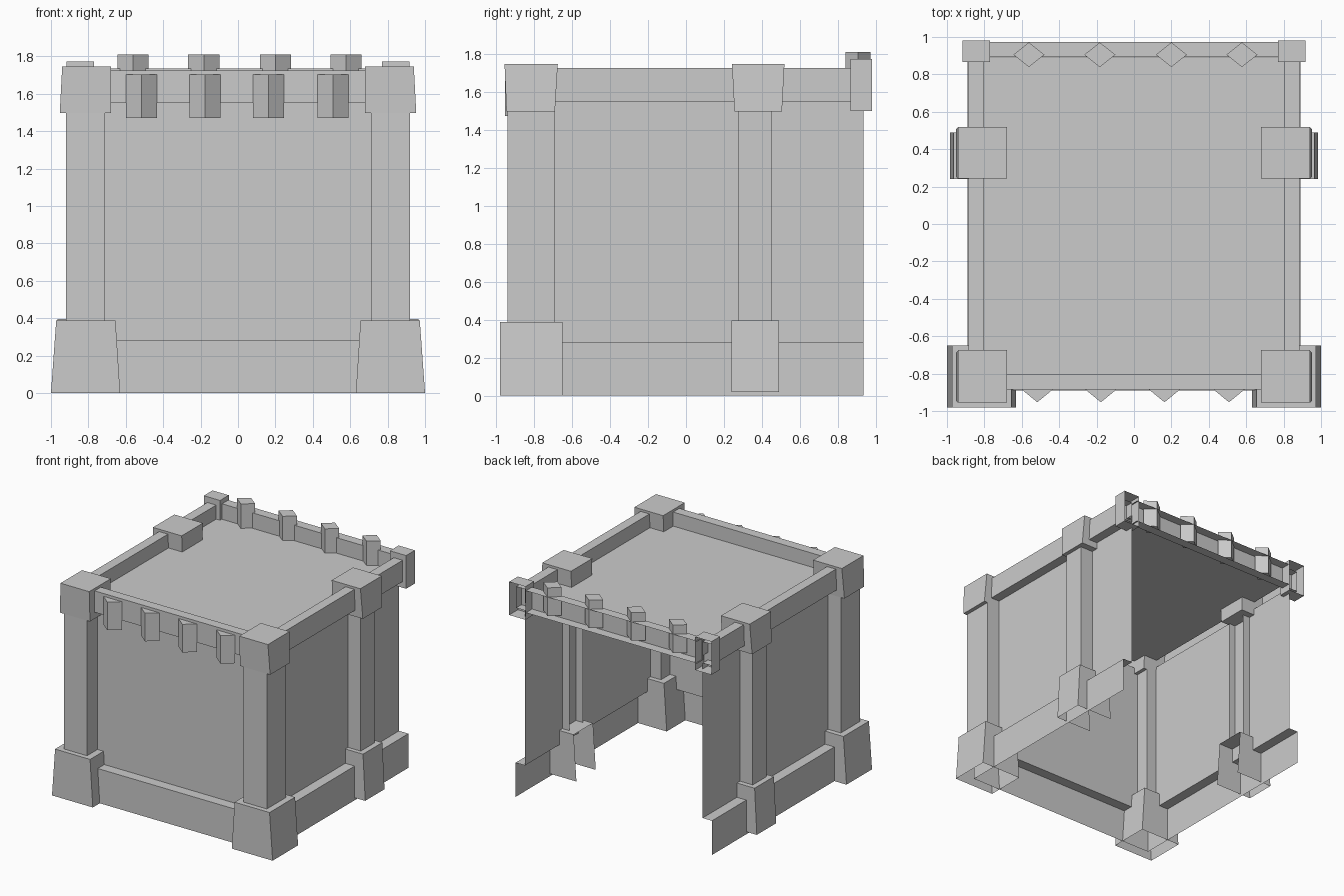
import bpy

if "Cube" in bpy.data.objects:
    bpy.data.objects.remove(bpy.data.objects["Cube"])

stone = bpy.data.materials.new("grey stone")
stone.diffuse_color = (0.6, 0.6, 0.6, 1)
stone.use_nodes = True
stone.node_tree.nodes["Principled BSDF"].inputs["Base Color"].default_value = stone.diffuse_color


def make(name, verts, faces):
    mesh = bpy.data.meshes.new(name)
    mesh.from_pydata(verts, [], faces)
    mesh.materials.append(stone)
    obj = bpy.data.objects.new(name, mesh)
    bpy.context.collection.objects.link(obj)
    return obj


def block(name, low, high, z0, z1, side=1, skip=()):
    """Tapered block from two rectangles (x0, x1, y0, y1), mirrored in x when side is -1."""
    verts = []
    for (x0, x1, y0, y1), z in ((low, z0), (high, z1)):
        xs = sorted((side * x0, side * x1))
        verts += [(xs[0], y0, z), (xs[1], y0, z), (xs[1], y1, z), (xs[0], y1, z)]
    outer, inner = ("right", "left") if side > 0 else ("left", "right")
    names = {"outer": outer, "inner": inner}
    skip = [names.get(s, s) for s in skip]
    faces = {"bottom": (3, 2, 1, 0), "top": (4, 5, 6, 7), "front": (0, 1, 5, 4),
             "right": (1, 2, 6, 5), "back": (2, 3, 7, 6), "left": (3, 0, 4, 7)}
    return make(name, verts, [f for k, f in faces.items() if k not in skip])


def diamond(name, x, y, rx, ry, z0, z1):
    verts = [(x + a * rx, y + b * ry, z) for z in (z0, z1)
             for a, b in ((0, -1), (1, 0), (0, 1), (-1, 0))]
    faces = [(i, (i + 1) % 4, (i + 1) % 4 + 4, i + 4) for i in range(4)]
    return make(name, verts, faces + [(3, 2, 1, 0), (4, 5, 6, 7)])


# Walls: plinth, recessed panel and parapet as one profile swept round three sides
profile = [(0.89, 0), (0.89, 0.28), (0.805, 0.28), (0.805, 1.55),
           (0.885, 1.55), (0.885, 1.725), (0.805, 1.725), (0.805, 1.61)]
verts, faces = [], []
for d, z in profile:
    verts += [(-d, 0.935, z), (-d, -d, z), (d, -d, z), (d, 0.935, z)]
for r in range(len(profile) - 1):
    for c in range(3):
        a = r * 4 + c
        faces.append((a, a + 1, a + 5, a + 4))
make("walls", verts, faces)

# Flat roof
make("roof", [(-0.805, -0.805, 1.61), (0.805, -0.805, 1.61),
              (0.805, 0.89, 1.61), (-0.805, 0.89, 1.61)], [(0, 1, 2, 3)])

for s, tag in ((1, "right"), (-1, "left")):
    # Front corner pillar
    block(f"front_base_{tag}", (0.63, 1.0, -0.98, -0.65), (0.655, 0.972, -0.98, -0.65),
          0, 0.387, s, ("bottom",))
    block(f"front_column_{tag}", (0.71, 0.92, -0.94, -0.69), (0.71, 0.92, -0.94, -0.69),
          0.387, 1.5, s, ("bottom", "top"))
    block(f"front_cap_{tag}", (0.68, 0.953, -0.945, -0.69), (0.68, 0.94, -0.955, -0.675),
          1.497, 1.745, s)
    # Side pillar, open towards the inside
    block(f"side_base_{tag}", (0.65, 0.985, 0.24, 0.49), (0.675, 0.965, 0.24, 0.49),
          0.02, 0.397, s, ("bottom", "inner"))
    block(f"side_column_{tag}", (0.74, 0.92, 0.275, 0.45), (0.74, 0.92, 0.275, 0.45),
          0.397, 1.5, s, ("bottom", "top", "inner"))
    block(f"side_cap_{tag}", (0.68, 0.953, 0.255, 0.505), (0.68, 0.94, 0.242, 0.518),
          1.497, 1.745, s)
    # Back post, open at the rear
    rect = (0.77, 0.917, 0.867, 0.98)
    block(f"back_post_{tag}", rect, rect, 1.5, 1.772, s, ("back",))

# Rail along the open back
rect = (-0.78, 0.78, 0.893, 0.972)
block("back_rail", rect, rect, 1.555, 1.735, 1, ("back", "left", "right"))

# Diamond studs on the front parapet and the back rail
for i, x in enumerate((-0.517, -0.177, 0.163, 0.508)):
    diamond(f"front_stud_{i + 1}", x, -0.885, 0.083, 0.068, 1.472, 1.702)
for i, x in enumerate((-0.562, -0.183, 0.2, 0.577)):
    diamond(f"back_stud_{i + 1}", x, 0.905, 0.083, 0.066, 1.58, 1.81)
